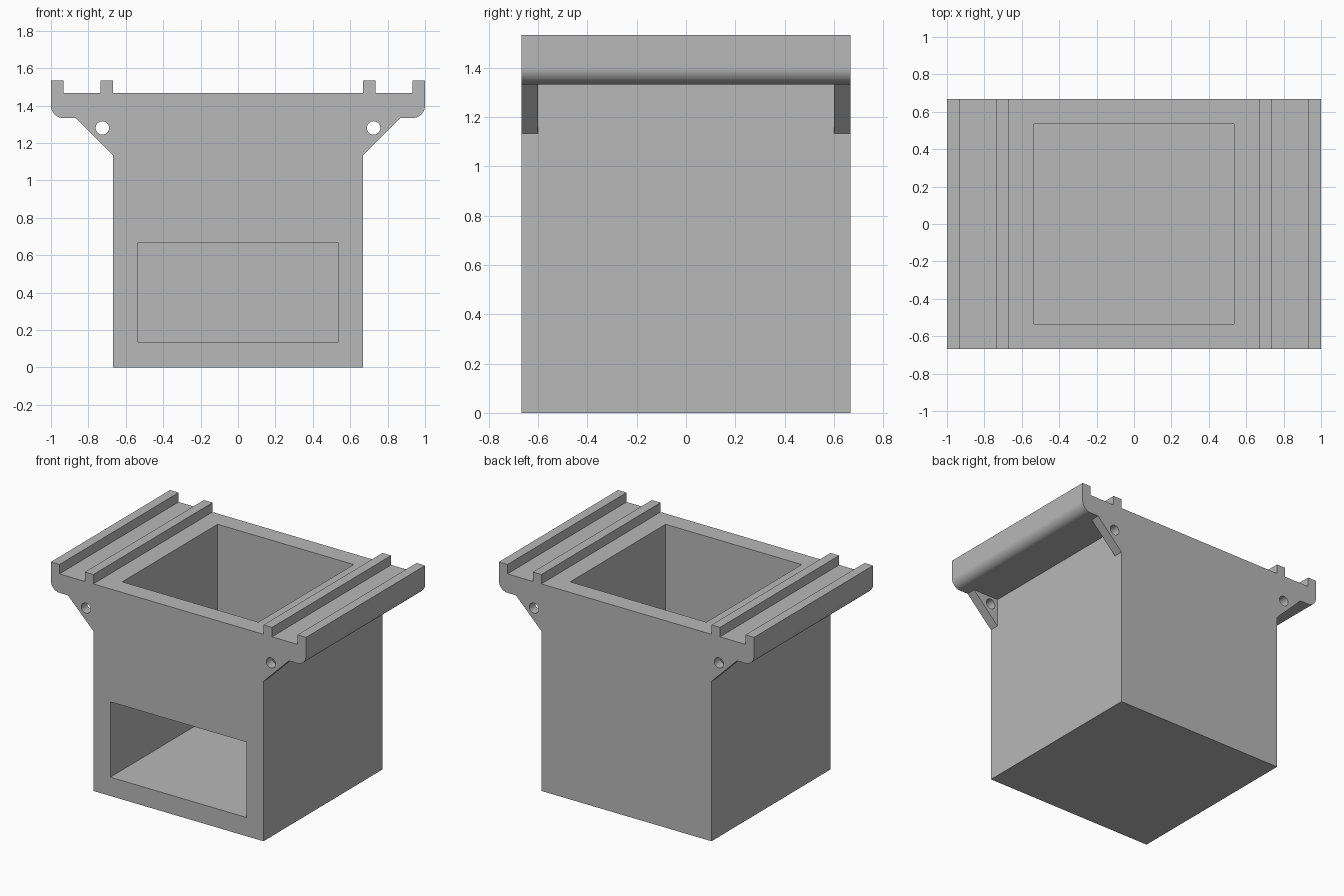
import bpy, bmesh
from math import sin, cos, pi, radians
from mathutils import Vector

if "Cube" in bpy.data.objects:
    bpy.data.objects.remove(bpy.data.objects["Cube"], do_unlink=True)

W = 0.667        # half width of the box, half depth of everything
WALL = 0.133     # wall and floor thickness
RIB = 0.067      # rail, gusset and fillet size
TOP = 1.467      # deck height
UNDER = 1.333    # underside of the flanges
IN = W - WALL    # half width of the cavity

grey = bpy.data.materials.new("plain grey")
grey.use_nodes = True
colour = (0.48, 0.48, 0.48, 1)
grey.diffuse_color = colour
grey.node_tree.nodes["Principled BSDF"].inputs["Base Color"].default_value = colour


def prism(name, outline, axis, lo, hi):
    """Extrude a closed outline along x (outline is y, z) or y (outline is x, z)."""
    bm = bmesh.new()
    place = (lambda a, b: (lo, a, b)) if axis == "x" else (lambda a, b: (a, lo, b))
    face = bm.faces.new([bm.verts.new(place(a, b)) for a, b in outline])
    move = Vector((hi - lo, 0, 0)) if axis == "x" else Vector((0, hi - lo, 0))
    ext = bmesh.ops.extrude_face_region(bm, geom=[face])
    bmesh.ops.translate(bm, vec=move, verts=[v for v in ext["geom"] if isinstance(v, bmesh.types.BMVert)])
    bmesh.ops.recalc_face_normals(bm, faces=bm.faces)
    mesh = bpy.data.meshes.new(name)
    bm.to_mesh(mesh)
    bm.free()
    mesh.materials.append(grey)
    obj = bpy.data.objects.new(name, mesh)
    bpy.context.collection.objects.link(obj)
    return obj


def arc(x, z, r, start, end, steps):
    return [(x + r * cos(start + (end - start) * i / steps),
             z + r * sin(start + (end - start) * i / steps)) for i in range(steps + 1)]


def mirrored(points):
    return [(-x, z) for x, z in reversed(points)]


# Hopper body: box, gussets, rounded flanges and rails in one profile
half = [(W, 0), (W, UNDER - 0.2), (W + 0.2, UNDER)]
half += arc(1 - RIB, UNDER + RIB, RIB, -pi / 2, 0, 12)
half += [(1, TOP + RIB), (1 - RIB, TOP + RIB), (1 - RIB, TOP),
         (W + RIB, TOP), (W + RIB, TOP + RIB), (W, TOP + RIB), (W, TOP)]
body = prism("hopper_body", half + mirrored(half), "y", -W, W)

# Open-topped cavity joined to the front window
cutters = [prism("cavity_cutter",
                 [(-0.8, WALL), (IN, WALL), (IN, 1.6), (-IN, 1.6), (-IN, W), (-0.8, W)],
                 "x", -IN, IN)]

# Space between the front and back gussets, and the round gusset holes
gap = [(W, UNDER - 0.2), (0.8, 1.1), (0.9, 1.2), (W + 0.2, UNDER), (W, UNDER)]
hole = arc(0.725, 1.28, 0.036, 0, 2 * pi, 32)[:-1]
for side, flip in (("left", list), ("right", mirrored)):
    cutters.append(prism(side + "_gap_cutter", flip(gap), "y", RIB - W, W - RIB))
    cutters.append(prism(side + "_hole_cutter", flip(hole), "y", -0.8, 0.8))

bpy.context.view_layer.objects.active = body
for cutter in cutters:
    cutter.hide_render = True
    mod = body.modifiers.new(cutter.name, "BOOLEAN")
    mod.operation = "DIFFERENCE"
    mod.solver = "EXACT"
    mod.object = cutter
    bpy.ops.object.modifier_apply(modifier=mod.name)
    bpy.data.objects.remove(cutter, do_unlink=True)

# Smooth fillets and holes, crisp flat faces
bpy.ops.object.select_all(action="DESELECT")
body.select_set(True)
bpy.ops.object.shade_smooth_by_angle(angle=radians(25))
weighted = body.modifiers.new("flat_face_normals", "WEIGHTED_NORMAL")
weighted.keep_sharp = True
